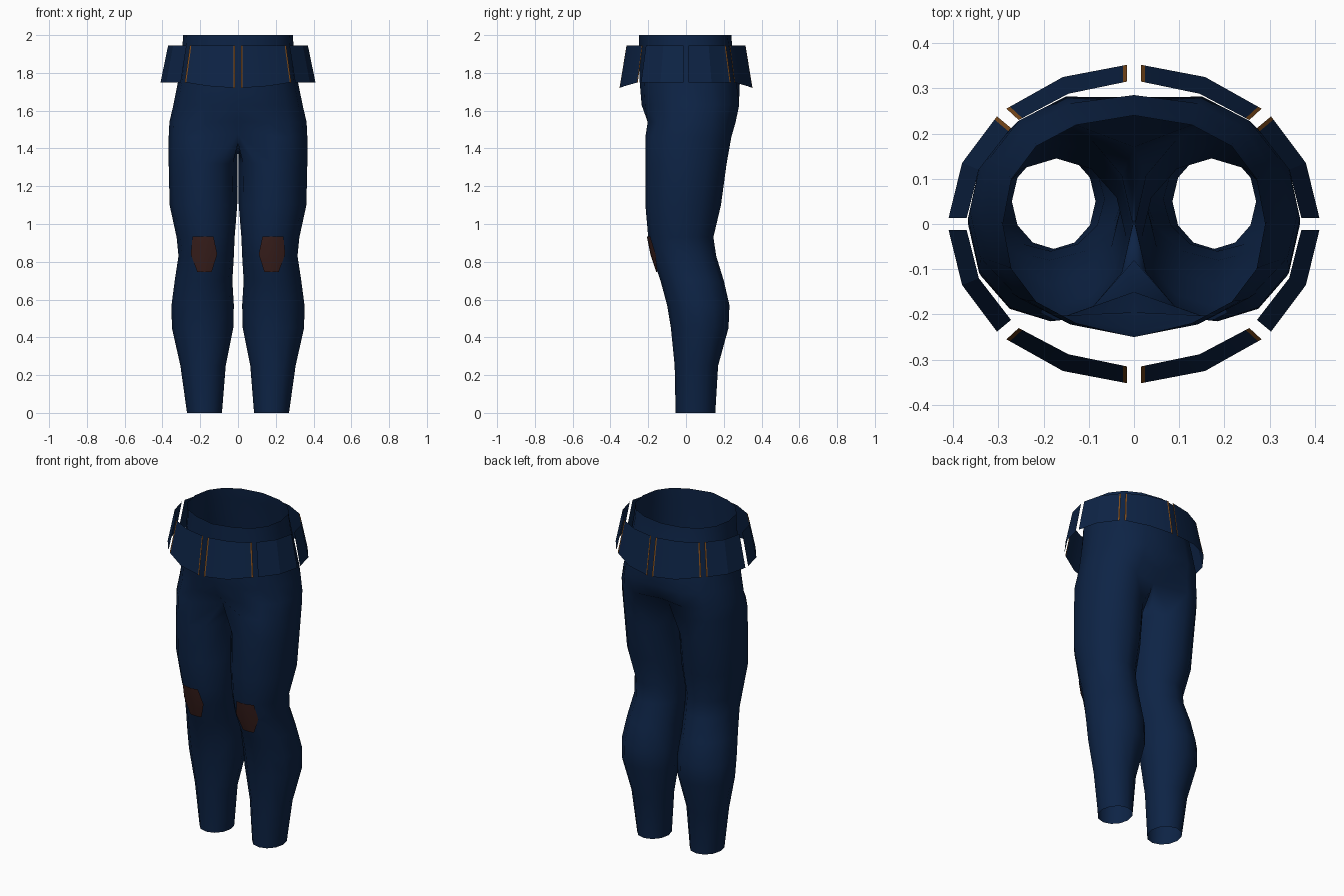
import bpy, bmesh, math
from mathutils import Vector

if "Cube" in bpy.data.objects:
    bpy.data.objects.remove(bpy.data.objects["Cube"])


def material(name, rgb):
    m = bpy.data.materials.new(name)
    m.diffuse_color = (*rgb, 1)
    m.use_nodes = True
    m.node_tree.nodes["Principled BSDF"].inputs["Base Color"].default_value = m.diffuse_color
    return m


navy = material("navy cloth", (0.004, 0.017, 0.060))
brown = material("brown patch", (0.045, 0.015, 0.013))
orange = material("orange trim", (0.22, 0.075, 0.012))


def make_object(name, bm, mats, smooth_angle):
    bmesh.ops.recalc_face_normals(bm, faces=bm.faces[:])
    me = bpy.data.meshes.new(name)
    bm.to_mesh(me)
    bm.free()
    for m in mats:
        me.materials.append(m)
    ob = bpy.data.objects.new(name, me)
    bpy.context.collection.objects.link(ob)
    bpy.ops.object.select_all(action='DESELECT')
    ob.select_set(True)
    bpy.context.view_layer.objects.active = ob
    bpy.ops.object.shade_smooth_by_angle(angle=math.radians(smooth_angle))
    mod = ob.modifiers.new("mirror", 'MIRROR')
    mod.use_clip = True
    return ob


# Hips: z, half width, front y, back y, centre front y, centre back y
HIPS = [(2.00, 0.290, -0.235, 0.235, -0.250, 0.240),
        (1.93, 0.295, -0.235, 0.245, -0.250, 0.245),
        (1.75, 0.318, -0.240, 0.285, -0.245, 0.285),
        (1.63, 0.342, -0.235, 0.300, -0.235, 0.280),
        (1.54, 0.363, -0.220, 0.280, -0.195, 0.240)]
# Legs: z, inner x, outer x, front y, back y
LEGS = [(1.46, 0.000, 0.367, -0.215, 0.240),
        (1.32, 0.003, 0.367, -0.215, 0.215),
        (1.10, 0.004, 0.362, -0.215, 0.185),
        (0.93, 0.018, 0.325, -0.200, 0.145),
        (0.83, 0.022, 0.315, -0.180, 0.160),
        (0.70, 0.030, 0.335, -0.135, 0.200),
        (0.57, 0.022, 0.352, -0.100, 0.230),
        (0.45, 0.025, 0.350, -0.080, 0.225),
        (0.25, 0.065, 0.305, -0.060, 0.170),
        (0.00, 0.085, 0.270, -0.055, 0.155)]


def hip_ring(z, w, yf, yb, cf, cb):
    pts = []
    for k in range(9):
        a = math.radians(-90 + 22.5 * k)
        c, s = math.cos(a), math.sin(a)
        x = w * c ** 0.85 if 0 < k < 8 else 0
        y = (yf + yb) / 2 + (yb - yf) / 2 * math.copysign(abs(s) ** 0.9, s)
        pts.append((x, cf if k == 0 else cb if k == 8 else y, z))
    return pts


def leg_ring(z, xi, xo, yf, yb):
    return [((xi + xo) / 2 + (xo - xi) / 2 * math.cos(a),
             (yf + yb) / 2 + (yb - yf) / 2 * math.sin(a), z)
            for a in (math.radians(30 * (k - 4)) for k in range(12))]


# Trousers: open half rings over the hips, closed rings down the leg
bm = bmesh.new()
hips = [[bm.verts.new(p) for p in hip_ring(*h)] for h in HIPS]
crotch = leg_ring(*LEGS[0])
for k, y, z in ((0, -0.15, 1.48), (8, 0.17, 1.49),
                (9, 0.10, 1.43), (10, 0.01, 1.41), (11, -0.08, 1.43)):
    crotch[k] = (0, y, z)
legs = [[bm.verts.new(p) for p in crotch]]
legs += [[bm.verts.new(p) for p in leg_ring(*l)] for l in LEGS[1:]]
for a, b in zip(hips, hips[1:] + [legs[0]]):
    for k in range(8):
        bm.faces.new((a[k], a[k + 1], b[k + 1], b[k]))
for a, b in zip(legs, legs[1:]):
    for k in range(12):
        j = (k + 1) % 12
        bm.faces.new((a[k], a[j], b[j], b[k]))
make_object("trousers", bm, [navy], 60)


def knee_y(x, z):
    """Front surface of the leg at a given x and height."""
    for a, b in zip(LEGS, LEGS[1:]):
        if b[0] <= z <= a[0]:
            t = (a[0] - z) / (a[0] - b[0])
            xi, xo, yf, yb = [p + (q - p) * t for p, q in zip(a[1:], b[1:])]
            u = (x - (xi + xo) / 2) / ((xo - xi) / 2)
            return (yf + yb) / 2 - (yb - yf) / 2 * math.sqrt(1 - u * u)


# Knee patches: six-sided plates following the leg
bm = bmesh.new()
rows = []
for z, x0, x1 in ((0.935, 0.13, 0.24), (0.84, 0.11, 0.25), (0.745, 0.14, 0.215)):
    xs = [x0 + (x1 - x0) * i / 3 for i in range(4)]
    rows.append([bm.verts.new((x, knee_y(x, z) - 0.007, z)) for x in xs])
for a, b in zip(rows, rows[1:]):
    for i in range(3):
        bm.faces.new((a[i], a[i + 1], b[i + 1], b[i]))
make_object("knee_patch", bm, [brown], 40)


def panel(name, top, bottom, trim_start, trim_end):
    """Flared waist panel with narrow trim strips on chosen ends."""
    cols = [(Vector(t), Vector(b)) for t, b in zip(top, bottom)]

    def inset(c, d):
        return tuple(p + (q - p).normalized() * 0.009 for p, q in zip(c, d))

    first, last = inset(cols[0], cols[1]), inset(cols[-1], cols[-2])
    cols = [cols[0], first] + cols[1:-1] + [last, cols[-1]]
    bm = bmesh.new()
    vs = [(bm.verts.new(t), bm.verts.new(b)) for t, b in cols]
    for i, (a, b) in enumerate(zip(vs, vs[1:])):
        f = bm.faces.new((a[0], b[0], b[1], a[1]))
        if (i == 0 and trim_start) or (i == len(vs) - 2 and trim_end):
            f.material_index = 1
    make_object(name, bm, [navy, orange], 20)


# Waist panels: centre and side pairs, front (s=-1) and back (s=1)
TOP = 1.945
for s, side in ((-1, "front"), (1, "back")):
    panel(side + "_waist_panel",
          [(0.015, s * 0.315, TOP), (0.145, s * 0.288, TOP), (0.255, s * 0.23, TOP)],
          [(0.015, s * 0.352, 1.72), (0.157, s * 0.325, 1.73), (0.282, s * 0.255, 1.75)],
          True, True)
    panel(side + "_side_panel",
          [(0.37, s * 0.013, TOP), (0.343, s * 0.12, TOP), (0.272, s * 0.212, TOP)],
          [(0.41, s * 0.013, 1.75), (0.38, s * 0.135, 1.75), (0.303, s * 0.238, 1.75)],
          False, s > 0)
